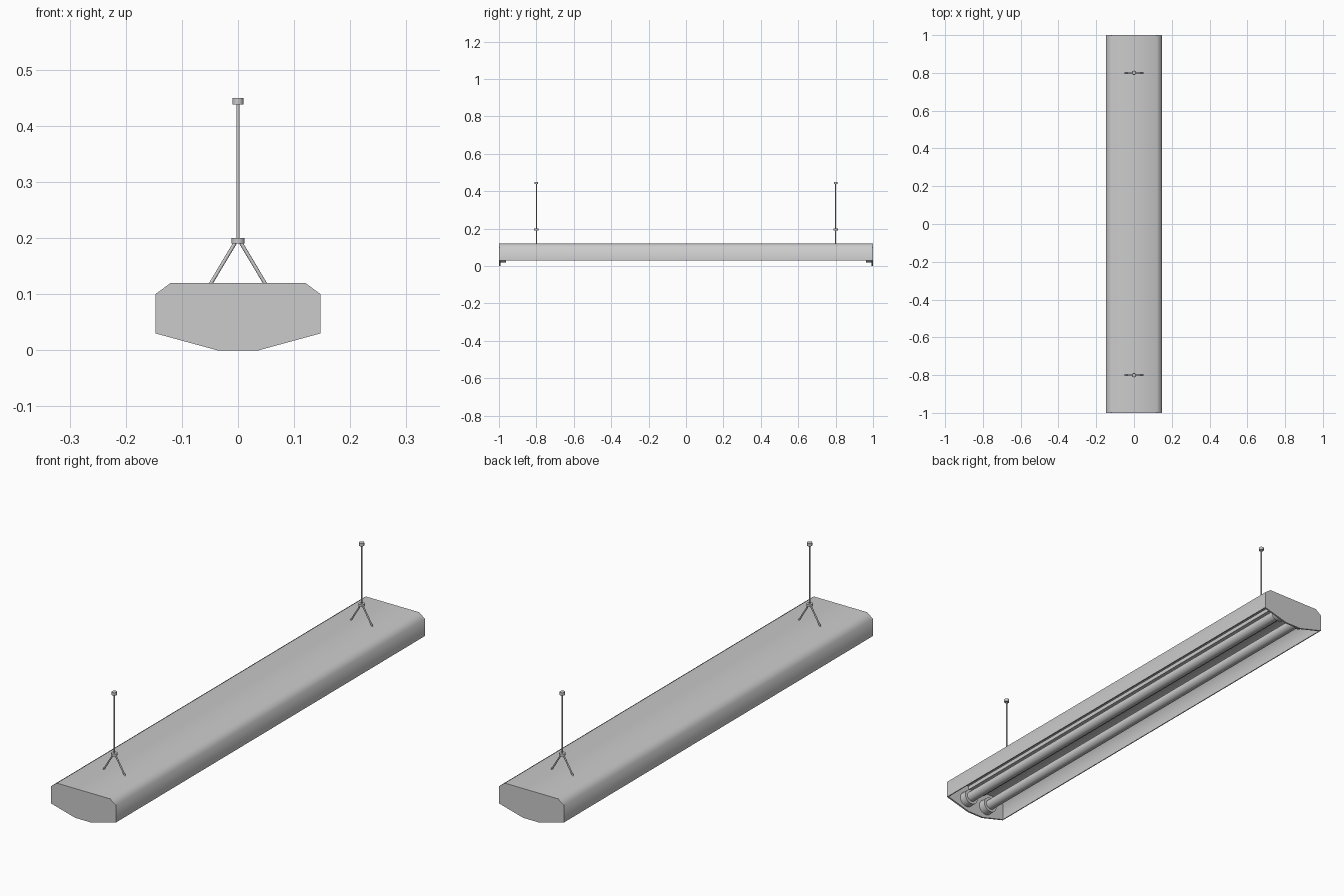
import bpy, bmesh, math
from mathutils import Vector

if "Cube" in bpy.data.objects:
    bpy.data.objects.remove(bpy.data.objects["Cube"])


def finish(name, bm, angle=None):
    bmesh.ops.recalc_face_normals(bm, faces=bm.faces)
    mesh = bpy.data.meshes.new(name)
    bm.to_mesh(mesh)
    bm.free()
    ob = bpy.data.objects.new(name, mesh)
    bpy.context.collection.objects.link(ob)
    if angle:
        bpy.ops.object.select_all(action='DESELECT')
        bpy.context.view_layer.objects.active = ob
        ob.select_set(True)
        bpy.ops.object.shade_smooth_by_angle(angle=math.radians(angle))
    return ob


def prism(name, profile, y0, y1, angle=None):
    """Extrude an (x, z) outline along y."""
    bm = bmesh.new()
    face = bm.faces.new([bm.verts.new((x, y0, z)) for x, z in profile])
    ext = bmesh.ops.extrude_face_region(bm, geom=[face])
    verts = [g for g in ext['geom'] if isinstance(g, bmesh.types.BMVert)]
    bmesh.ops.translate(bm, verts=verts, vec=(0, y1 - y0, 0))
    return finish(name, bm, angle)


def rod(name, a, b, radius, sides=12):
    """Capped cylinder between two points."""
    a, b = Vector(a), Vector(b)
    bm = bmesh.new()
    bmesh.ops.create_cone(bm, cap_ends=True, segments=sides, radius1=radius,
                          radius2=radius, depth=(b - a).length)
    bmesh.ops.rotate(bm, verts=bm.verts,
                     matrix=Vector((0, 0, 1)).rotation_difference(b - a).to_matrix())
    bmesh.ops.translate(bm, verts=bm.verts, vec=(a + b) / 2)
    return finish(name, bm, 50)


def mirrored(half):
    return half + [(-x, z) for x, z in reversed(half)]


# Open-bottomed housing shell
outer = mirrored([(0.147, 0.03), (0.147, 0.10), (0.12, 0.12)])
inner = mirrored([(0.143, 0.03), (0.143, 0.098), (0.118, 0.116)])
prism("housing", outer + inner[::-1], -0.995, 0.995, 60)

# Ballast spine under the housing roof
prism("ballast_spine", mirrored([(0.04, 0.117), (0.04, 0.10)]), -0.993, 0.993)

# End plates
plate = mirrored([(0.037, 0), (0.147, 0.03), (0.147, 0.10), (0.12, 0.12)])
for side, label in ((-1, "front"), (1, "back")):
    prism(label + "_end_plate", plate, side * 0.993, side * 1.0)

# Lamp tubes with a socket at each end
for x, label in ((-0.05, "left"), (0.05, "right")):
    rod(label + "_lamp_tube", (x, -0.97, 0.05), (x, 0.97, 0.05), 0.021, 24)
    for side, end in ((-1, "front"), (1, "back")):
        rod(f"{label}_{end}_socket", (x, side * 0.962, 0.05),
            (x, side * 0.995, 0.05), 0.032, 24)

# Hangers: forked legs, collar, stem and ceiling cap
for y, label in ((-0.8, "front"), (0.8, "back")):
    for s, leg in ((-1, "left"), (1, "right")):
        rod(f"{label}_hanger_{leg}_leg", (s * 0.049, y, 0.118),
            (s * 0.003, y, 0.195), 0.0032)
    rod(label + "_hanger_collar", (0, y, 0.19), (0, y, 0.20), 0.012)
    rod(label + "_hanger_stem", (0, y, 0.195), (0, y, 0.442), 0.003)
    rod(label + "_hanger_cap", (0, y, 0.438), (0, y, 0.45), 0.010)
